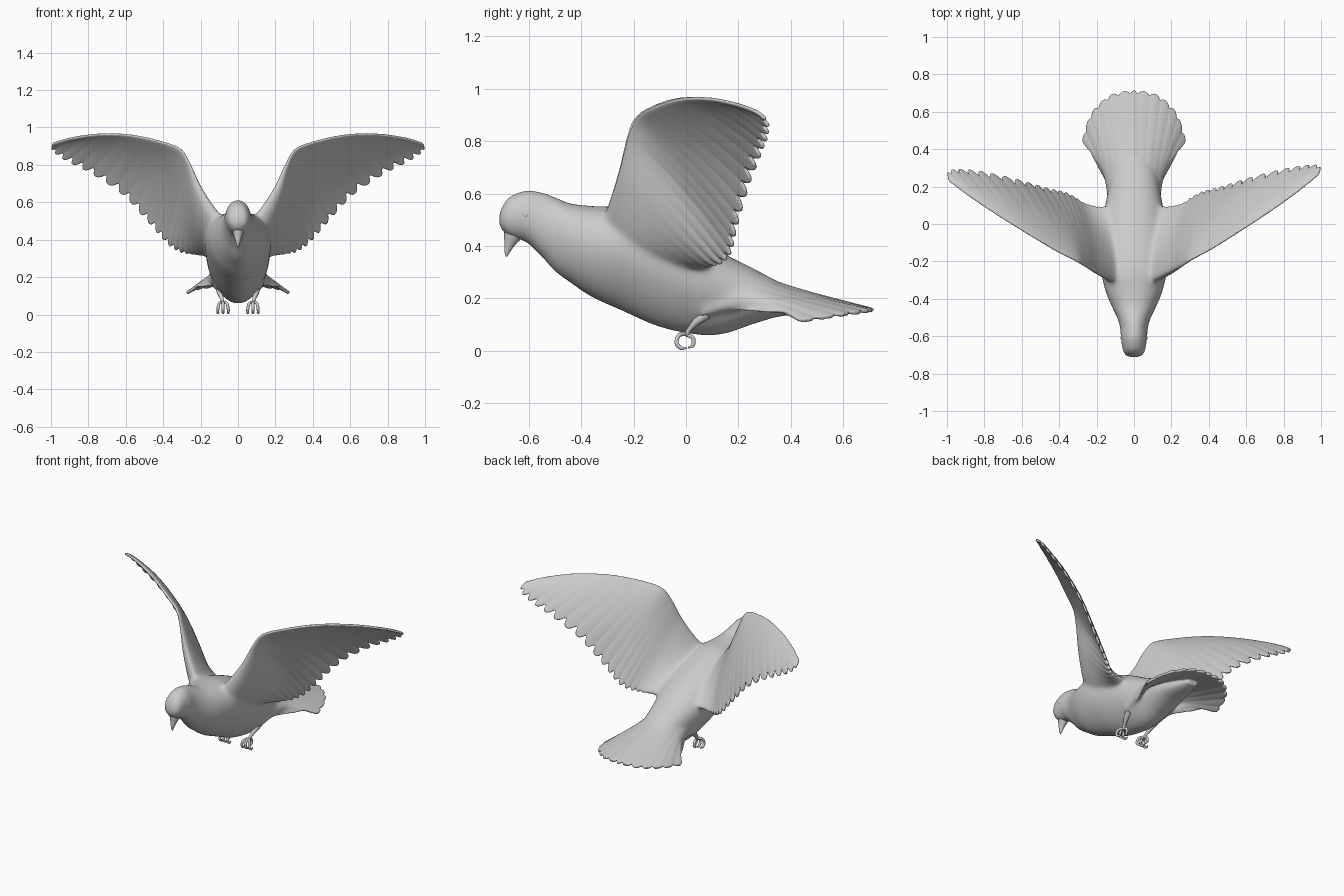
import bpy, bmesh, math
from mathutils import Vector

if "Cube" in bpy.data.objects:
    bpy.data.objects.remove(bpy.data.objects["Cube"])


def spline(rows, t):
    """Catmull-Rom interpolation through rows of numbers, t in row units."""
    n = len(rows) - 1
    t = min(max(t, 0), n)
    i = min(int(t), n - 1)
    f = t - i
    a, b, c, d = (rows[min(max(k, 0), n)] for k in (i - 1, i, i + 1, i + 2))
    return [0.5 * (2*q + (r - p)*f + (2*p - 5*q + 4*r - s)*f*f + (3*q - p - 3*r + s)*f**3)
            for p, q, r, s in zip(a, b, c, d)]


def loft(bm, rings):
    """Skin closed rings and cap both ends."""
    vs = [[bm.verts.new(p) for p in ring] for ring in rings]
    n = len(vs[0])
    for a, b in zip(vs, vs[1:]):
        for i in range(n):
            bm.faces.new((a[i], a[(i + 1) % n], b[(i + 1) % n], b[i]))
    bm.faces.new(vs[0][::-1])
    bm.faces.new(vs[-1])


def shell(bm, surf, us, nv, reach, half, under=lambda u, v: 0, side=1):
    """Closed thin shell around surf(u, v); reach trims the feathered edge."""
    rings = []
    e = 0.01
    for u in us:
        top, low = [], []
        for j in range(nv + 1):
            v = j / nv
            w = v * reach(u)
            p = surf(u, w)
            n = (surf(u + e, w) - surf(u - e, w)).cross(surf(u, w + e) - surf(u, w - e)).normalized()
            top.append(p + n * half(u, v))
            low.append(p - n * (half(u, v) + under(u, v)))
        rings.append([Vector((p.x * side, p.y, p.z)) for p in top + low[::-1]])
    loft(bm, rings)


def finish(name, bm):
    bmesh.ops.recalc_face_normals(bm, faces=bm.faces)
    me = bpy.data.meshes.new(name)
    bm.to_mesh(me)
    bm.free()
    me.shade_smooth()
    ob = bpy.data.objects.new(name, me)
    bpy.context.collection.objects.link(ob)
    return ob


def bake(ob):
    """Apply the modifiers of an object."""
    dg = bpy.context.evaluated_depsgraph_get()
    me = bpy.data.meshes.new_from_object(ob.evaluated_get(dg))
    ob.modifiers.clear()
    ob.data = me
    me.shade_smooth()


def lobe(phase):
    """Rounded feather tip: 1 in the middle, 0 at the notch."""
    return 1 - abs(2 * (phase % 1) - 1) ** 2.5


bird = bmesh.new()

# Head and torso: y, top, bottom, half width, keel sharpness
BODY = [(-.712, .515, .485, .014, 0), (-.70, .55, .46, .044, 0), (-.67, .588, .435, .06, 0),
        (-.61, .61, .415, .069, 0), (-.55, .603, .36, .075, 0), (-.50, .585, .305, .09, .05),
        (-.44, .562, .26, .118, .1), (-.36, .553, .205, .15, .18), (-.25, .545, .155, .17, .28),
        (-.10, .495, .09, .168, .28), (.05, .425, .06, .158, .25), (.15, .368, .065, .142, .2),
        (.25, .318, .10, .125, .1), (.35, .265, .13, .10, 0), (.45, .22, .14, .07, 0),
        (.55, .185, .15, .035, 0)]
rings = []
for k in range(91):
    y, hi, lo, w, q = spline(BODY, k / 90 * (len(BODY) - 1))
    rings.append([(w * math.cos(a) * (1 + q * math.sin(a)), y,
                   (hi + lo) / 2 + (hi - lo) / 2 * math.sin(a))
                  for a in (math.tau * i / 48 for i in range(48))])
loft(bird, rings)

# Wings: leading edge xyz, trailing edge xyz, from root to tip
WING = [(.02, -.34, .49, .08, .10, .34), (.10, -.31, .53, .165, .095, .33),
        (.20, -.26, .68, .26, .11, .325), (.26, -.225, .81, .36, .165, .37),
        (.31, -.19, .885, .47, .195, .49), (.42, -.13, .927, .61, .24, .64),
        (.58, -.03, .96, .78, .285, .755), (.74, .075, .964, .91, .31, .82),
        (.88, .175, .945, .985, .312, .87), (.985, .26, .915, 1.0, .285, .902)]


def wing(s, v, lag=0):
    r = spline(WING, s)
    a, b = Vector(r[:3]), Vector(r[3:])
    c = b - a
    up = Vector((-.45, .3, .85)) * c.length * .2 * v * (1 - v)
    return a + c * v + up - Vector((0, lag * (s / 9) ** 2, 0))


def wing_lobe(s):
    return lobe(24 * (1 - max(1 - s / 9, 0) ** 1.4))


def wing_half(s, v):
    blade = (.02 * (1 - s / 9) ** 1.5 + .001) * 2.6 * math.sqrt(v) * (1 - v)
    return .0056 + blade + .0012 * v * wing_lobe(s)


def wing_shoulder(s, v):
    return .13 * max(0, 1 - s / 3.2) ** 1.2 * 2 * math.sqrt(v * (1 - v))


for side, lag in ((1, 0), (-1, .035)):
    shell(bird, lambda s, v: wing(s, v, lag), [9 * k / 260 for k in range(261)], 30,
          lambda s: 1.01 - (.035 + .0025 * s * s) * (1 - wing_lobe(s)),
          wing_half, wing_shoulder, side)

# Tail fan: root, middle and tip of each feather line, from centre to edge
TAIL = [(0, .10, .34, 0, .40, .235, 0, .715, .155), (.06, .10, .32, .09, .38, .222, .125, .69, .15),
        (.11, .09, .23, .15, .32, .20, .228, .59, .135), (.115, .06, .13, .16, .28, .178, .278, .44, .112)]


def tail(u, v):
    r = spline(TAIL, abs(u) * 3)
    p = Vector(spline([r[:3], r[3:6], r[6:]], 2 * v))
    return Vector((math.copysign(p.x, u), p.y, p.z))


def tail_lobe(u):
    return lobe((u + 1) * 6.5)


shell(bird, tail, [-1 + k / 80 for k in range(161)], 30,
      lambda u: 1 - .06 * (1 - tail_lobe(u)),
      lambda u, v: .006 + .012 * (1 - v) + .002 * v * tail_lobe(u))

# Fuse into one skin, then soften the joints
body = finish("bird_body", bird)
m = body.modifiers.new("fuse", 'REMESH')
m.mode = 'VOXEL'
m.voxel_size = .005
bake(body)
joint = body.vertex_groups.new(name="joints")
for v in body.data.vertices:
    x, y, z = abs(v.co.x), v.co.y, v.co.z
    if -.45 < y < .3 and x < .3:
        joint.add([v.index], min(1, (.3 - x) / .12, (y + .45) / .1, (.3 - y) / .1), 'REPLACE')
m = body.modifiers.new("joints", 'SMOOTH')
m.vertex_group = "joints"
m.iterations = 110
m = body.modifiers.new("polish", 'SMOOTH')
m.iterations = 2
m = body.modifiers.new("lighten", 'DECIMATE')
m.ratio = .5
bake(body)

# Beak: centre y, z, half length along y, half width
BEAK = [(-.65, .475, .042, .038), (-.66, .44, .034, .029), (-.672, .41, .021, .019),
        (-.682, .38, .011, .010), (-.685, .36, .003, .003)]
bm = bmesh.new()
loft(bm, [[(w * math.cos(a), y + d * math.sin(a), z - .25 * d * math.sin(a))
           for a in (math.tau * i / 24 for i in range(24))]
          for y, z, d, w in (spline(BEAK, k / 5) for k in range(21))])
finish("beak", bm)

# Eyes
bm = bmesh.new()
for side in (1, -1):
    ret = bmesh.ops.create_uvsphere(bm, u_segments=20, v_segments=12, radius=.017)
    bmesh.ops.translate(bm, verts=ret["verts"], vec=(side * .055, -.61, .52))
finish("eyes", bm)

# Legs with curled toes
for side, label in ((1, "left"), (-1, "right")):
    cu = bpy.data.curves.new("leg_" + label, 'CURVE')
    cu.dimensions = '3D'
    cu.bevel_depth = .008
    cu.bevel_resolution = 3
    cu.use_fill_caps = True
    paths = [[(.10, .08, .14, 2.6), (.096, .045, .115, 2), (.086, .014, .083, 1.2), (.08, 0, .06, 1.2)],
             [(.08, 0, .062, 1), (.08, .026, .05, 1), (.08, .027, .022, .9), (.08, .008, .012, .4)]]
    for d in (-.025, 0, .025):
        paths.append([(.08, 0, .065, 1.1), (.08 + d * .8, -.026, .06, 1), (.08 + d * 1.1, -.036, .03, 1),
                      (.08 + d * 1.1, -.018, .010, .9), (.08 + d, .004, .012, .4)])
    for path in paths:
        pts = [spline(path, k / 5) for k in range((len(path) - 1) * 5 + 1)]
        sp = cu.splines.new('POLY')
        sp.points.add(len(pts) - 1)
        for q, (x, y, z, r) in zip(sp.points, pts):
            q.co = (x * side, y, z, 1)
            q.radius = r
        sp.use_smooth = True
    bpy.context.collection.objects.link(bpy.data.objects.new("leg_" + label, cu))
